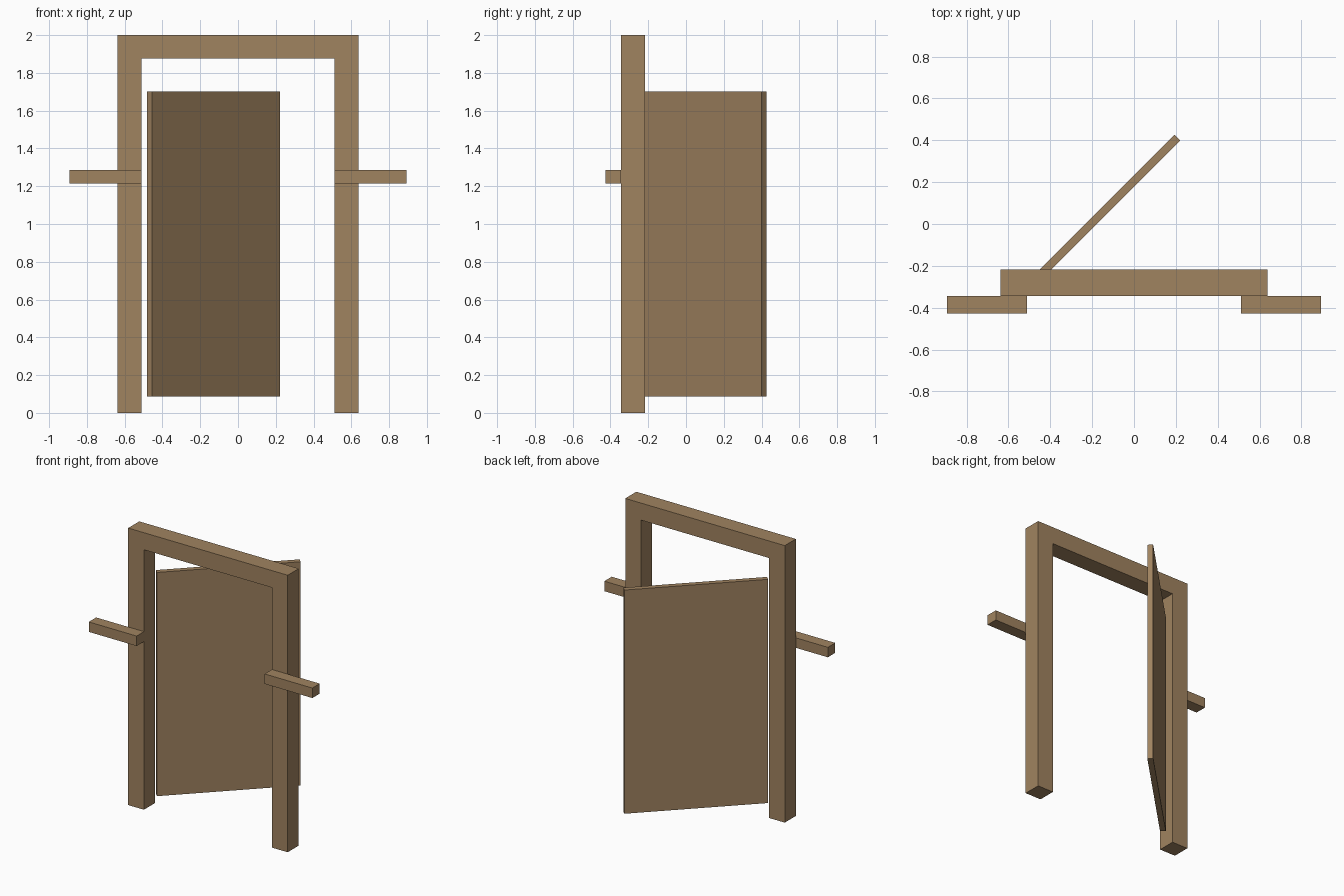
import bpy, bmesh, math
from mathutils import Matrix, Vector

if "Cube" in bpy.data.objects:
    bpy.data.objects.remove(bpy.data.objects["Cube"])

wood = bpy.data.materials.new("brown wood")
wood.diffuse_color = (0.352, 0.227, 0.117, 1)
wood.use_nodes = True
wood.node_tree.nodes["Principled BSDF"].inputs["Base Color"].default_value = wood.diffuse_color


def add_object(name, bm):
    bmesh.ops.recalc_face_normals(bm, faces=bm.faces)
    mesh = bpy.data.meshes.new(name)
    bm.to_mesh(mesh)
    bm.free()
    mesh.materials.append(wood)
    obj = bpy.data.objects.new(name, mesh)
    bpy.context.collection.objects.link(obj)
    return obj


def add_box(name, size, center, turn=0):
    bm = bmesh.new()
    bmesh.ops.create_cube(bm, size=1, matrix=Matrix.Diagonal((*size, 1)))
    obj = add_object(name, bm)
    obj.location = center
    obj.rotation_euler.z = turn
    return obj


# Door frame: one arch-shaped profile pushed back to its depth
W, I, H, T = 0.637, 0.511, 2.0, 1.877
Y0, Y1 = -0.343, -0.217
profile = [(-W, 0), (-I, 0), (-I, T), (I, T), (I, 0), (W, 0), (W, H), (-W, H)]
bm = bmesh.new()
face = bm.faces.new([bm.verts.new((x, Y0, z)) for x, z in profile])
ext = bmesh.ops.extrude_face_region(bm, geom=[face], use_keep_orig=True)
bmesh.ops.translate(bm, vec=Vector((0, Y1 - Y0, 0)),
                    verts=[g for g in ext["geom"] if isinstance(g, bmesh.types.BMVert)])
add_object("door_frame", bm)

# Open door panel, swung back 45 degrees
add_box("door_panel", (0.955, 0.038, 1.615), (-0.13, 0.075, 0.895), math.radians(45))

# Side bars fixed to the front of both posts
for side, name in ((-1, "left_bar"), (1, "right_bar")):
    add_box(name, (0.382, 0.084, 0.072), (side * 0.702, -0.385, 1.25))
